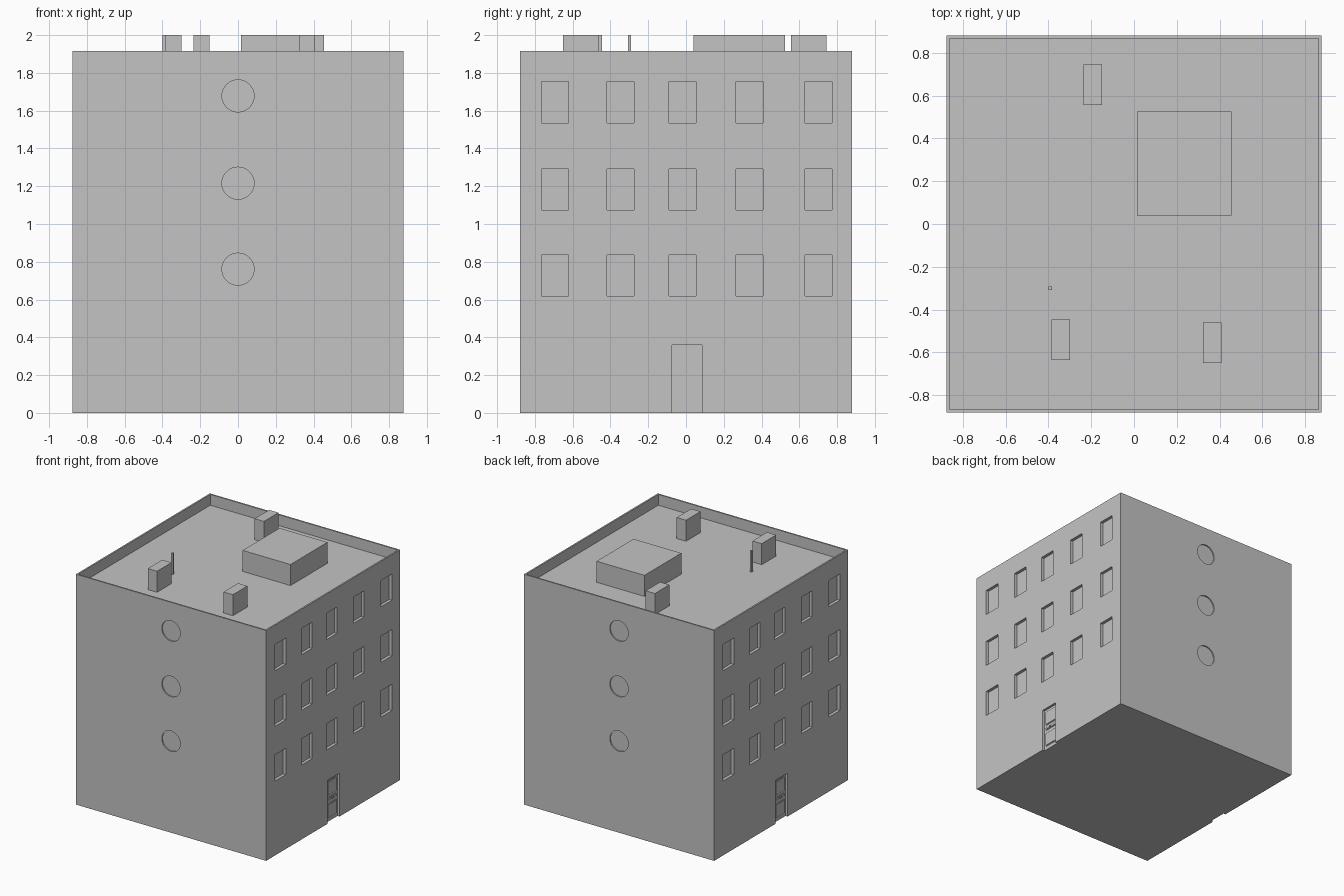
import bpy, bmesh, math
from mathutils import Matrix, Vector

cube = bpy.data.objects.get("Cube")
if cube:
    bpy.data.objects.remove(cube, do_unlink=True)

HX, HY, WALL_TOP, ROOF, TOP = 0.875, 0.88, 1.915, 1.825, 2.0
RIM = 0.013
WINDOW_DEPTH, DOOR_DEPTH, DISC_DEPTH = 0.025, 0.025, 0.01

grey = bpy.data.materials.new("plain grey")
grey.use_nodes = True
colour = (0.55, 0.55, 0.55, 1)
grey.diffuse_color = colour
grey.node_tree.nodes["Principled BSDF"].inputs["Base Color"].default_value = colour


def add_box(bm, x, y, z):
    """Box from three (low, high) ranges."""
    size = Vector((x[1] - x[0], y[1] - y[0], z[1] - z[0]))
    mid = Vector((sum(x), sum(y), sum(z))) / 2
    bmesh.ops.create_cube(bm, size=1, matrix=Matrix.Translation(mid) @ Matrix.Diagonal(size).to_4x4())


def finish(bm, name):
    mesh = bpy.data.meshes.new(name)
    bmesh.ops.recalc_face_normals(bm, faces=bm.faces)
    bm.to_mesh(mesh)
    bm.free()
    obj = bpy.data.objects.new(name, mesh)
    mesh.materials.append(grey)
    bpy.context.collection.objects.link(obj)
    return obj


def box(name, x, y, z):
    bm = bmesh.new()
    add_box(bm, x, y, z)
    return finish(bm, name)


# Solid walls
building = box("building_walls", (-HX, HX), (-HY, HY), (0, WALL_TOP))

# Roof well, windows, doorways and round recesses, cut in one go
window_y = (-0.693, -0.347, -0.019, 0.336, 0.702)
window_z = (0.728, 1.183, 1.645)
door_y = (-0.074, 0.085)
door_top = 0.36

cut = bmesh.new()
add_box(cut, (RIM - HX, HX - RIM), (RIM - HY, HY - RIM), (ROOF, TOP + 0.1))
for side in (1, -1):
    def span(a, b):
        return tuple(sorted((side * a, side * b)))

    for z in window_z:
        for y in window_y:
            add_box(cut, span(HX - WINDOW_DEPTH, HX + 0.1), span(y - 0.071, y + 0.071), (z - 0.109, z + 0.109))
        # Shallow round recess on the front and back
        place = Matrix.Translation((0, side * HY, z + 0.033)) @ Matrix.Rotation(math.pi / 2, 4, 'X')
        bmesh.ops.create_cone(cut, cap_ends=True, segments=32, radius1=0.085, radius2=0.085,
                              depth=2 * DISC_DEPTH, matrix=place)
    add_box(cut, span(HX - DOOR_DEPTH, HX + 0.1), span(*door_y), (-0.1, door_top))
cutter = finish(cut, "wall_cutter")
cutter.hide_render = True

mod = building.modifiers.new("openings", 'BOOLEAN')
mod.operation = 'DIFFERENCE'
mod.solver = 'EXACT'
mod.object = cutter
bpy.context.view_layer.objects.active = building
bpy.ops.object.modifier_apply(modifier=mod.name)
bpy.data.objects.remove(cutter, do_unlink=True)

# Doors: leaf with three raised panels and a small knob
for side, label in ((1, "left"), (-1, "right")):
    bm = bmesh.new()
    face_x = HX - DOOR_DEPTH + 0.006

    def door_box(x, y, z):
        add_box(bm, tuple(sorted(side * v for v in x)), tuple(sorted(side * v for v in y)), z)

    door_box((face_x - 0.01, face_x), door_y, (0, door_top))
    for low, high in ((0.03, 0.148), (0.175, 0.2), (0.22, 0.34)):
        door_box((face_x - 0.001, face_x + 0.004), (-0.056, 0.066), (low, high))
        door_box((face_x - 0.001, face_x + 0.008), (-0.051, 0.061), (low + 0.005, high - 0.005))
    door_box((face_x, face_x + 0.014), (0, 0.01), (0.182, 0.192))
    finish(bm, label + "_door")

# Rooftop blocks
base = ROOF - 0.005
box("roof_room", (0.015, 0.455), (0.04, 0.525), (base, TOP))
box("back_chimney", (-0.235, -0.15), (0.555, 0.745), (base, TOP))
box("front_right_chimney", (-0.385, -0.3), (-0.635, -0.445), (base, TOP))
box("front_left_chimney", (0.322, 0.408), (-0.65, -0.46), (base, TOP))
box("roof_post", (-0.4, -0.384), (-0.308, -0.292), (base, TOP))
